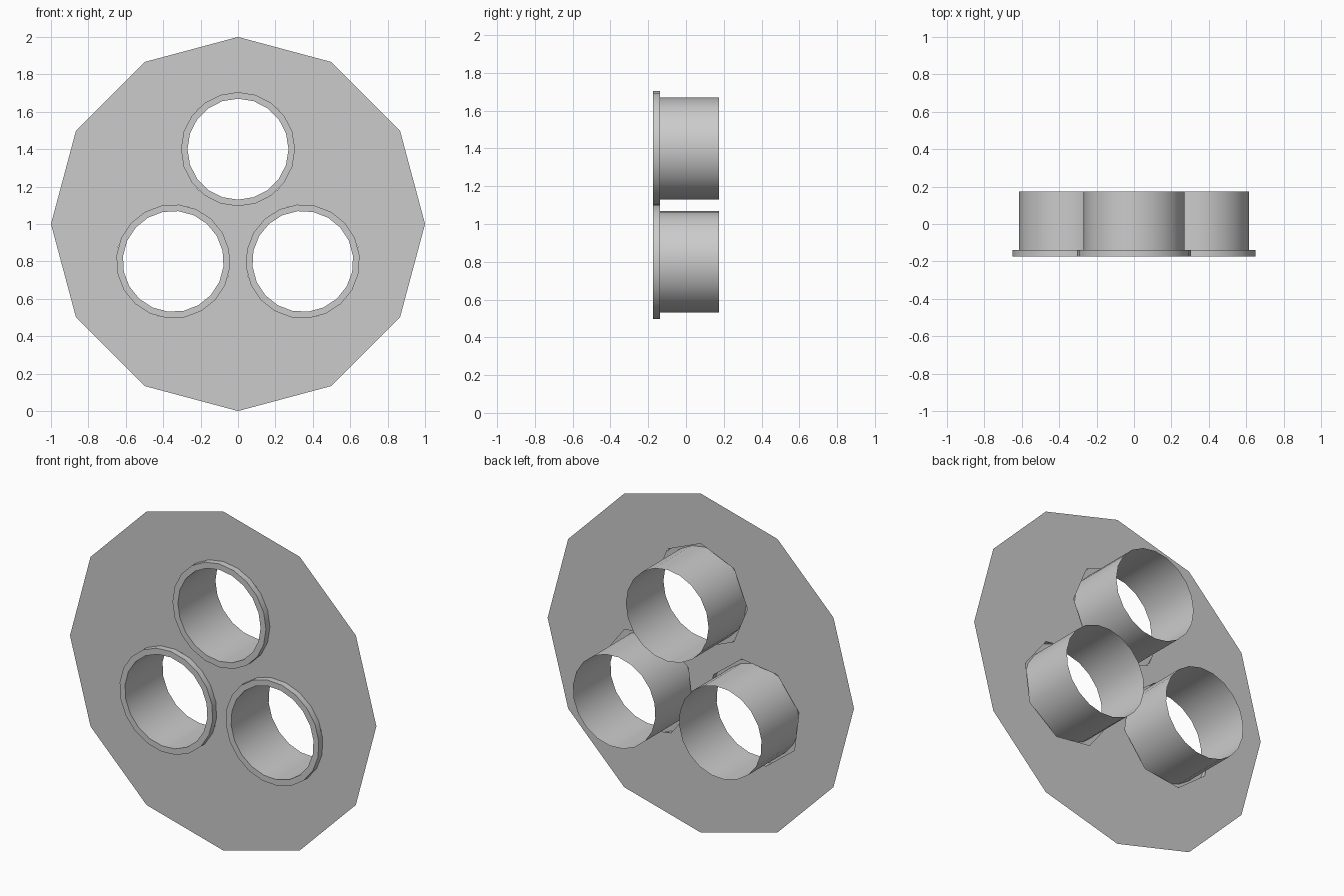
import bpy, bmesh
from math import sin, cos, pi, radians
from mathutils import Vector

if "Cube" in bpy.data.objects:
    bpy.data.objects.remove(bpy.data.objects["Cube"])

SIDES = 20
Y_FRONT, Y_PLATE, Y_BACK = -0.175, -0.138, 0.175
ANGLES = [radians(a) for a in (90, 210, 330)]
CENTRES = [(0.4 * cos(a), 1 + 0.4 * sin(a)) for a in ANGLES]


def finish(bm, name):
    mesh = bpy.data.meshes.new(name)
    bm.to_mesh(mesh)
    bm.free()
    ob = bpy.data.objects.new(name, mesh)
    bpy.context.collection.objects.link(ob)
    return ob


def ring(bm, cx, cz, r, y, n, phase=0.0):
    return [bm.verts.new((cx + r * cos(phase + 2 * pi * i / n), y,
                          cz + r * sin(phase + 2 * pi * i / n))) for i in range(n)]


# Flat twelve-sided plate with three eight-sided openings
bm = bmesh.new()
loops = [ring(bm, 0, 1, 1.0, Y_PLATE, 12)]
loops += [ring(bm, cx, cz, 0.305, Y_PLATE, 8, a) for (cx, cz), a in zip(CENTRES, ANGLES)]
edges = [bm.edges.new((l[i], l[i - 1])) for l in loops for i in range(len(l))]
bmesh.ops.triangle_fill(bm, edges=edges, use_beauty=True, use_dissolve=False,
                        normal=Vector((0, -1, 0)))
bmesh.ops.dissolve_limit(bm, angle_limit=0.01, verts=bm.verts, edges=bm.edges)
finish(bm, "plate")

# Thin tubes with a raised collar in front of the plate
profile = [(0.27, Y_BACK), (0.27, Y_FRONT), (0.305, Y_FRONT), (0.305, Y_PLATE)]
for k, ((cx, cz), a) in enumerate(zip(CENTRES, ANGLES)):
    bm = bmesh.new()
    rings = [ring(bm, cx, cz, r, y, SIDES, a) for r, y in profile]
    for p, q in zip(rings, rings[1:]):
        for i in range(SIDES):
            bm.faces.new((p[i - 1], p[i], q[i], q[i - 1]))
    bmesh.ops.recalc_face_normals(bm, faces=bm.faces)
    ob = finish(bm, f"tube_{k + 1}")
    bpy.context.view_layer.objects.active = ob
    ob.select_set(True)
    bpy.ops.object.shade_smooth_by_angle(angle=radians(30))
    ob.select_set(False)
